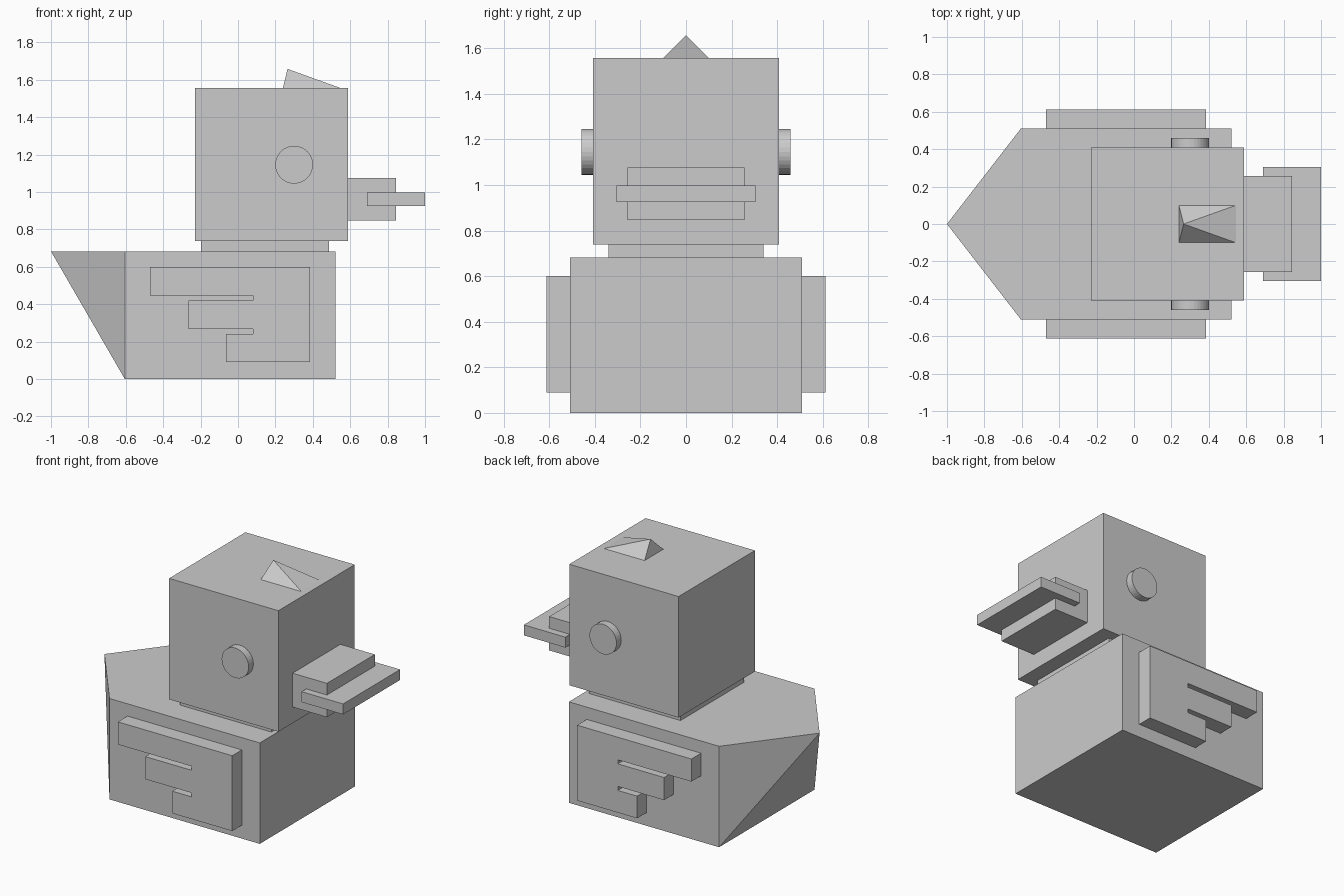
import bpy, bmesh, math
from mathutils import Matrix

if "Cube" in bpy.data.objects:
    bpy.data.objects.remove(bpy.data.objects["Cube"])


def finish(name, bm):
    bmesh.ops.recalc_face_normals(bm, faces=bm.faces)
    mesh = bpy.data.meshes.new(name)
    bm.to_mesh(mesh)
    bm.free()
    obj = bpy.data.objects.new(name, mesh)
    bpy.context.collection.objects.link(obj)
    return obj


def box(name, x, half_y, z):
    bm = bmesh.new()
    bmesh.ops.create_cube(bm, size=1)
    for v in bm.verts:
        v.co = (x[v.co.x > 0], math.copysign(half_y, v.co.y), z[v.co.z > 0])
    return finish(name, bm)


def pyramid(name, base, apex):
    bm = bmesh.new()
    ring = [bm.verts.new(p) for p in base]
    tip = bm.verts.new(apex)
    bm.faces.new(ring)
    for a, b in zip(ring, ring[1:] + ring[:1]):
        bm.faces.new((a, b, tip))
    return finish(name, bm)


def mirror_y(obj):
    obj.modifiers.new("Mirror", 'MIRROR').use_axis = (False, True, False)


# Body, neck and head
box("body", (-0.605, 0.52), 0.51, (0, 0.683))
box("neck", (-0.197, 0.487), 0.34, (0.683, 0.738))
box("head", (-0.23, 0.588), 0.408, (0.738, 1.557))

# Tail slopes up from the back of the body to a point
pyramid("tail", [(-0.605, y, z) for y, z in
                 ((-0.51, 0), (0.51, 0), (0.51, 0.683), (-0.51, 0.683))],
        (-1, 0, 0.683))

# Beak block with the wider bill plate through it
box("beak", (0.588, 0.845), 0.256, (0.847, 1.076))
box("bill", (0.69, 1.0), 0.305, (0.926, 0.997))

# Small tuft on the head
pyramid("tuft", [(x, y, 1.557) for x, y in
                 ((0.24, -0.1), (0.545, -0.1), (0.545, 0.1), (0.24, 0.1))],
        (0.265, 0, 1.658))

# Eyes
bm = bmesh.new()
bmesh.ops.create_cone(
    bm, cap_ends=True, segments=32, radius1=0.101, radius2=0.101, depth=0.1,
    matrix=Matrix.Translation((0.3, -0.409, 1.146)) @ Matrix.Rotation(math.pi / 2, 4, 'X'))
mirror_y(finish("eyes", bm))

# Wings: three stepped feathers split by narrow slots
outline = [(-0.47, 0.6), (0.386, 0.6), (0.386, 0.09), (-0.063, 0.09),
           (-0.063, 0.24), (0.081, 0.24), (0.081, 0.267), (-0.265, 0.267),
           (-0.265, 0.42), (0.081, 0.42), (0.081, 0.447), (-0.47, 0.447)]
bm = bmesh.new()
face = bm.faces.new([bm.verts.new((x, -0.505, z)) for x, z in outline])
ext = bmesh.ops.extrude_face_region(bm, geom=[face], use_keep_orig=True)
bmesh.ops.translate(bm, vec=(0, -0.108, 0),
                    verts=[g for g in ext["geom"] if isinstance(g, bmesh.types.BMVert)])
mirror_y(finish("wings", bm))
